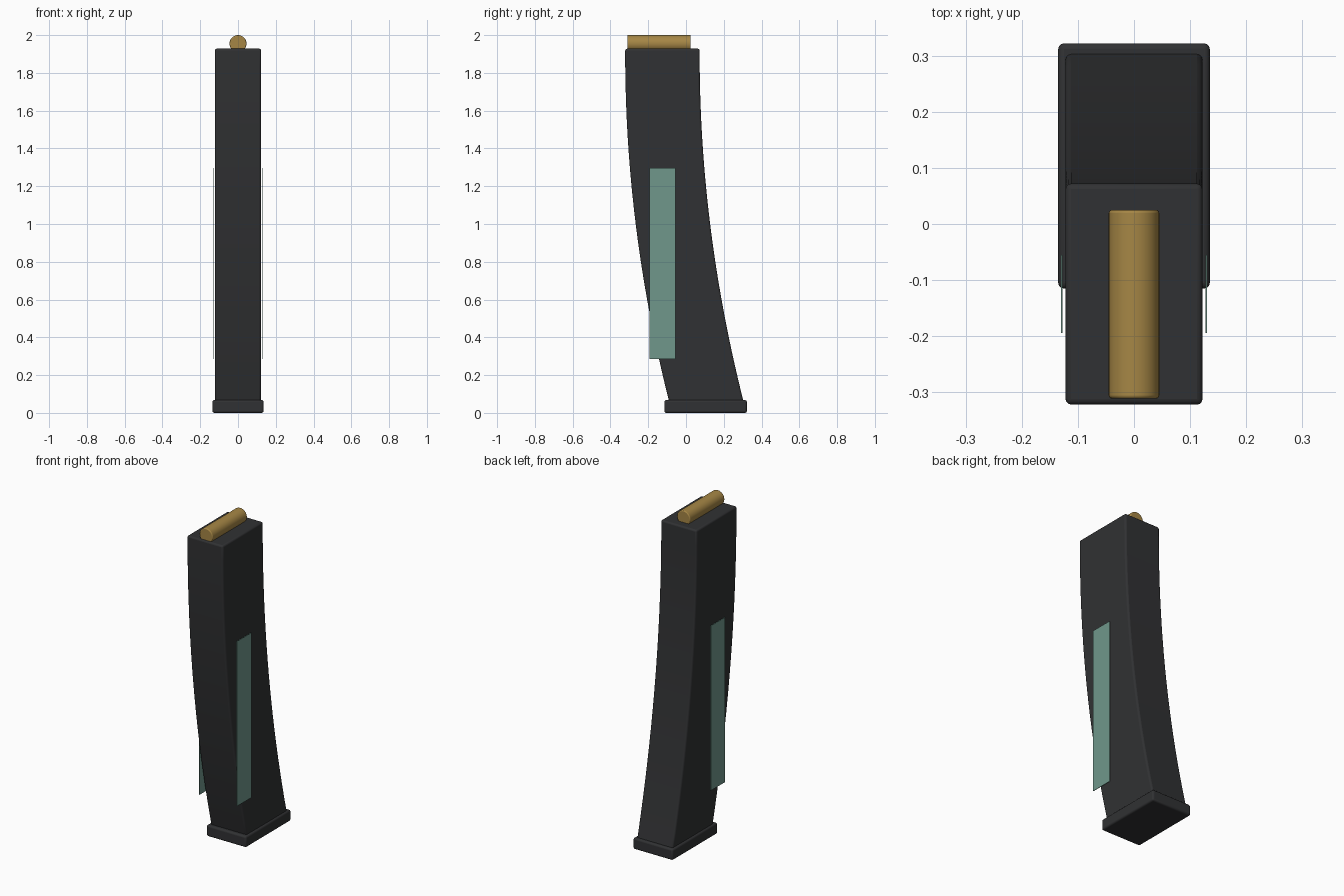
import bpy, bmesh, math
from mathutils import Matrix

if "Cube" in bpy.data.objects:
    bpy.data.objects.remove(bpy.data.objects["Cube"])


def material(name, rgb):
    m = bpy.data.materials.new(name)
    m.diffuse_color = (*rgb, 1)
    m.use_nodes = True
    m.node_tree.nodes["Principled BSDF"].inputs["Base Color"].default_value = m.diffuse_color
    return m


def finish(bm, name, mat, bevel=0.0, angle=30):
    bmesh.ops.recalc_face_normals(bm, faces=bm.faces)
    mesh = bpy.data.meshes.new(name)
    bm.to_mesh(mesh)
    bm.free()
    ob = bpy.data.objects.new(name, mesh)
    bpy.context.collection.objects.link(ob)
    mesh.materials.append(mat)
    if bevel:
        mod = ob.modifiers.new("rounded_edges", 'BEVEL')
        mod.width, mod.segments = bevel, 3
        mod.limit_method, mod.angle_limit = 'ANGLE', math.radians(40)
    bpy.context.view_layer.objects.active = ob
    ob.select_set(True)
    bpy.ops.object.shade_smooth_by_angle(angle=math.radians(angle))
    ob.select_set(False)
    return ob


def box(name, lo, hi, mat, bevel=0.0):
    bm = bmesh.new()
    bmesh.ops.create_cube(bm, size=1)
    for v in bm.verts:
        v.co = [(a + b) / 2 + c * (b - a) for a, b, c in zip(lo, hi, v.co)]
    return finish(bm, name, mat, bevel)


dark = material("dark_polymer", (0.03, 0.031, 0.033))
brass = material("brass", (0.38, 0.24, 0.06))
green = material("window_green", (0.16, 0.31, 0.26))

# Curved body: rectangular section swept down a gentle curve
HALF, Z0, Z1, STEPS = 0.122, 0.05, 1.928, 20
bm = bmesh.new()
rings = []
for i in range(STEPS + 1):
    z = Z0 + (Z1 - Z0) * i / STEPS
    shift = 0.0687 * max(0, 1.9 - z) ** 2
    front, back = -0.322 + shift, 0.072 + shift
    rings.append([bm.verts.new((x, y, z)) for x, y in
                  ((-HALF, front), (HALF, front), (HALF, back), (-HALF, back))])
for a, b in zip(rings, rings[1:]):
    for k in range(4):
        n = (k + 1) % 4
        bm.faces.new((a[k], a[n], b[n], b[k]))
bm.faces.new(rings[0])
bm.faces.new(rings[-1])
finish(bm, "curved_body", dark, 0.01)

# Base plate
box("base_plate", (-0.135, -0.115, 0), (0.135, 0.322, 0.068), dark, 0.01)

# Side window strips
for side, label in ((-1, "left"), (1, "right")):
    x = side * 0.1285
    box(label + "_window", (x - 0.0015, -0.194, 0.285), (x + 0.0015, -0.055, 1.297), green)

# Brass cylinder resting on top
bm = bmesh.new()
bmesh.ops.create_cone(bm, cap_ends=True, segments=32, radius1=0.045, radius2=0.045, depth=0.336,
                      matrix=Matrix.Translation((0, -0.143, 1.955)) @ Matrix.Rotation(math.pi / 2, 4, 'X'))
finish(bm, "top_cylinder", brass, 0.005)
